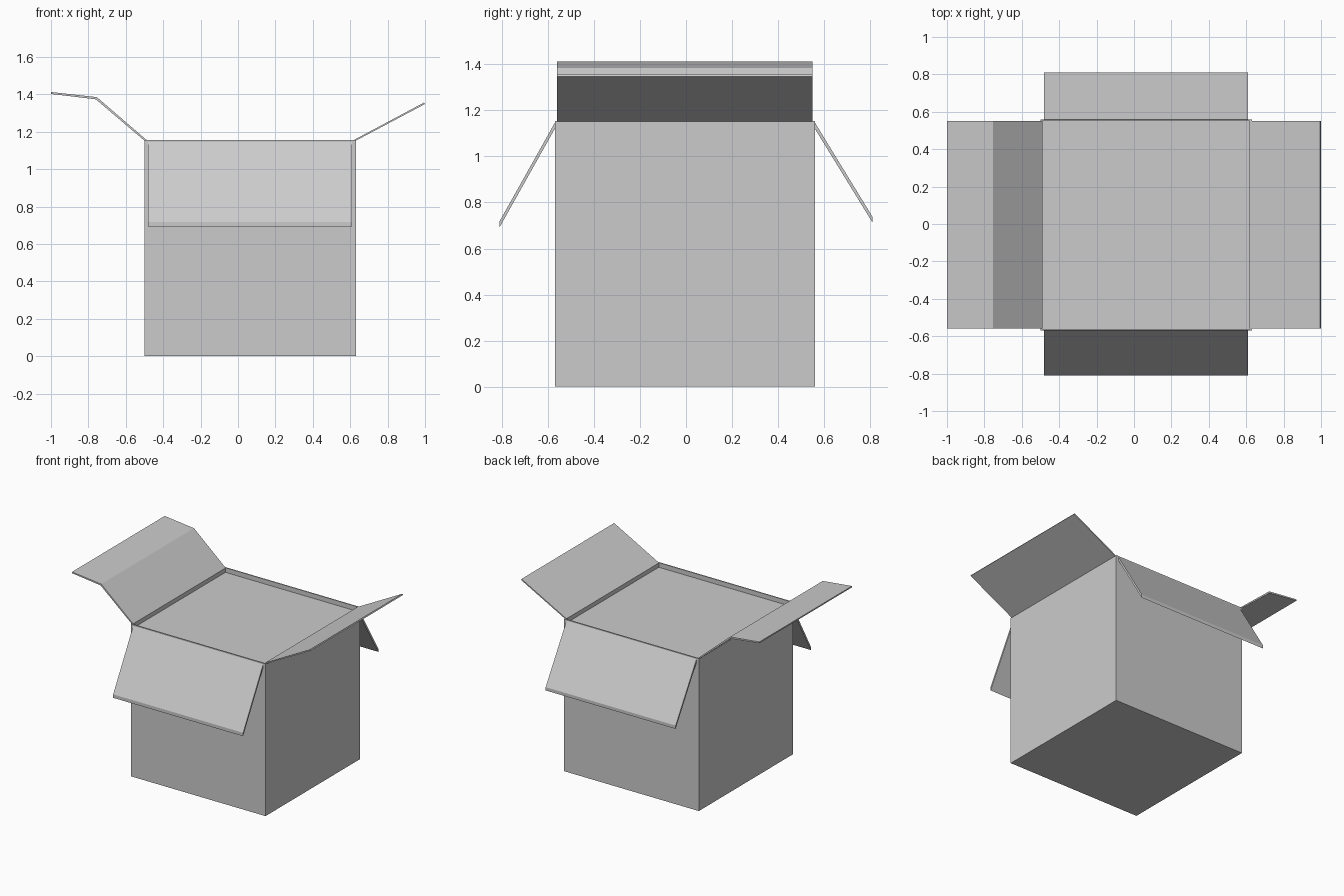
import bpy, bmesh
from mathutils import Vector

if "Cube" in bpy.data.objects:
    bpy.data.objects.remove(bpy.data.objects["Cube"])


def make_object(name, bm):
    bmesh.ops.recalc_face_normals(bm, faces=bm.faces)
    mesh = bpy.data.meshes.new(name)
    bm.to_mesh(mesh)
    bm.free()
    ob = bpy.data.objects.new(name, mesh)
    bpy.context.collection.objects.link(ob)
    return ob


def flap(name, upper, lower, start, end, axis):
    """Sweep a folded strip profile (across, z) along the x or y axis."""
    bm = bmesh.new()

    def vert(across, z, along):
        return bm.verts.new((along, across, z) if axis == 'X' else (across, along, z))

    rows = [[[vert(a, z, s) for a, z in line] for line in (upper, lower)]
            for s in (start, end)]
    (u0, l0), (u1, l1) = rows
    for i in range(len(upper) - 1):
        j = i + 1
        bm.faces.new((u0[i], u0[j], u1[j], u1[i]))
        bm.faces.new((l0[i], l0[j], l1[j], l1[i]))
        bm.faces.new((u0[i], u0[j], l0[j], l0[i]))
        bm.faces.new((u1[i], u1[j], l1[j], l1[i]))
    for i in (0, -1):
        bm.faces.new((u0[i], u1[i], l1[i], l0[i]))
    return make_object(name, bm)


# Carton body with a thin rim and closed surface just below it
lo, hi = Vector((-0.50, -0.57, 0.0)), Vector((0.63, 0.56, 1.155))
bm = bmesh.new()
bmesh.ops.create_cube(bm, size=1)
for v in bm.verts:
    v.co = [lo[i] + (v.co[i] + 0.5) * (hi[i] - lo[i]) for i in range(3)]
top = max(bm.faces, key=lambda f: f.calc_center_median().z)
bmesh.ops.inset_region(bm, faces=[top], thickness=0.012)
well = bmesh.ops.extrude_face_region(bm, geom=[top])
bmesh.ops.delete(bm, geom=[top], context='FACES_ONLY')
bmesh.ops.translate(bm, vec=(0, 0, -0.035),
                    verts=[g for g in well['geom'] if isinstance(g, bmesh.types.BMVert)])
make_object("carton_body", bm)

# Front and back flaps hang outwards, with vertical cut ends
flap("front_flap", [(-0.565, 1.155), (-0.81, 0.718)],
     [(-0.57, 1.12), (-0.81, 0.692)], -0.48, 0.61, 'X')
flap("back_flap", [(0.555, 1.155), (0.81, 0.738)],
     [(0.56, 1.12), (0.81, 0.713)], -0.48, 0.61, 'X')

# Left flap is creased, right flap is straight
flap("left_flap", [(-0.488, 1.155), (-0.755, 1.385), (-1.0, 1.412)],
     [(-0.5, 1.152), (-0.76, 1.373), (-1.0, 1.402)], -0.56, 0.55, 'Y')
flap("right_flap", [(0.618, 1.155), (0.995, 1.356)],
     [(0.63, 1.152), (1.0, 1.348)], -0.56, 0.55, 'Y')
